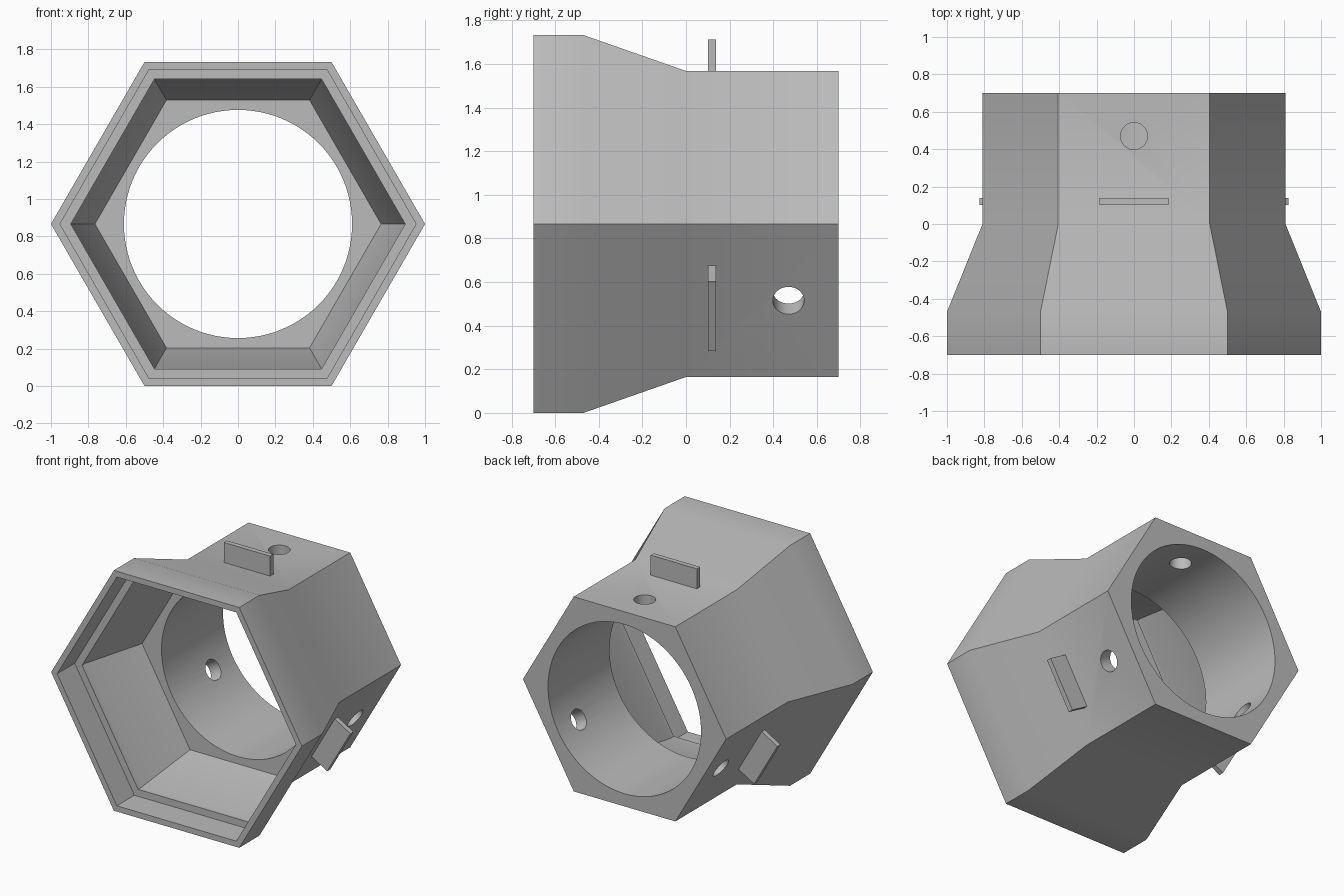
import bpy, bmesh, math
from mathutils import Matrix, Vector

if "Cube" in bpy.data.objects:
    bpy.data.objects.remove(bpy.data.objects["Cube"])

MID = math.sqrt(3) / 2                      # height of the central axis
CENTRE = Matrix.Translation((0, 0, MID))
TURNS = [math.radians(a) for a in (0, 120, 240)]

grey = bpy.data.materials.new("plain grey")
grey.use_nodes = True
colour = (0.5, 0.5, 0.5, 1)
grey.diffuse_color = colour
grey.node_tree.nodes["Principled BSDF"].inputs["Base Color"].default_value = colour


def make_object(name, bm):
    bmesh.ops.recalc_face_normals(bm, faces=bm.faces)
    mesh = bpy.data.meshes.new(name)
    bm.to_mesh(mesh)
    bm.free()
    mesh.materials.append(grey)
    obj = bpy.data.objects.new(name, mesh)
    bpy.context.collection.objects.link(obj)
    return obj


def hex_ring(bm, radius, y):
    return [bm.verts.new((radius * math.cos(i * math.pi / 3), y,
                          MID + radius * math.sin(i * math.pi / 3))) for i in range(6)]


def cylinder(name, radius, depth, matrix, sides):
    bm = bmesh.new()
    bmesh.ops.create_cone(bm, cap_ends=True, segments=sides, radius1=radius,
                          radius2=radius, depth=depth, matrix=matrix)
    return make_object(name, bm)


def activate(obj):
    bpy.ops.object.select_all(action='DESELECT')
    obj.select_set(True)
    bpy.context.view_layer.objects.active = obj


# Hexagonal housing: outside from the back, round the rim, stepped recess inside
profile = [(0.81, 0.70), (0.81, 0), (1, -0.47), (1, -0.70),
           (0.952, -0.70), (0.952, -0.50), (0.894, -0.50),
           (0.894, -0.465), (0.765, 0)]
bm = bmesh.new()
rings = [hex_ring(bm, r, y) for r, y in profile]
for a, b in zip(rings, rings[1:]):
    for i in range(6):
        j = (i + 1) % 6
        bm.faces.new((a[i], a[j], b[j], b[i]))
bm.faces.new(rings[0])
bm.faces.new(rings[-1])
housing = make_object("hexagonal_housing", bm)

# Round bore and three radial screw holes
cutters = [cylinder("bore_cutter", 0.61, 1.2,
                    CENTRE @ Matrix.Translation((0, 0.4, 0)) @ Matrix.Rotation(math.pi / 2, 4, 'X'), 96)]
for turn in TURNS:
    place = CENTRE @ Matrix.Rotation(turn, 4, 'Y') @ Matrix.Translation((0, 0.47, 0.7))
    cutters.append(cylinder("screw_hole_cutter", 0.072, 0.5, place, 40))

activate(housing)
for cutter in cutters:
    cutter.hide_render = True
    mod = housing.modifiers.new("cut", 'BOOLEAN')
    mod.operation = 'DIFFERENCE'
    mod.solver = 'EXACT'
    mod.object = cutter
    bpy.ops.object.modifier_apply(modifier=mod.name)
    bpy.data.objects.remove(cutter)
bpy.ops.object.shade_smooth_by_angle(angle=math.radians(30))

# Three upright tabs on alternate flats
for name, turn in zip(("top_tab", "lower_tab_a", "lower_tab_b"), TURNS):
    bm = bmesh.new()
    bmesh.ops.create_cube(bm, size=1)
    bmesh.ops.scale(bm, vec=Vector((0.37, 0.036, 0.155)), verts=bm.verts)
    bm.transform(CENTRE @ Matrix.Rotation(turn, 4, 'Y') @ Matrix.Translation((0, 0.12, 0.768)))
    make_object(name, bm)
